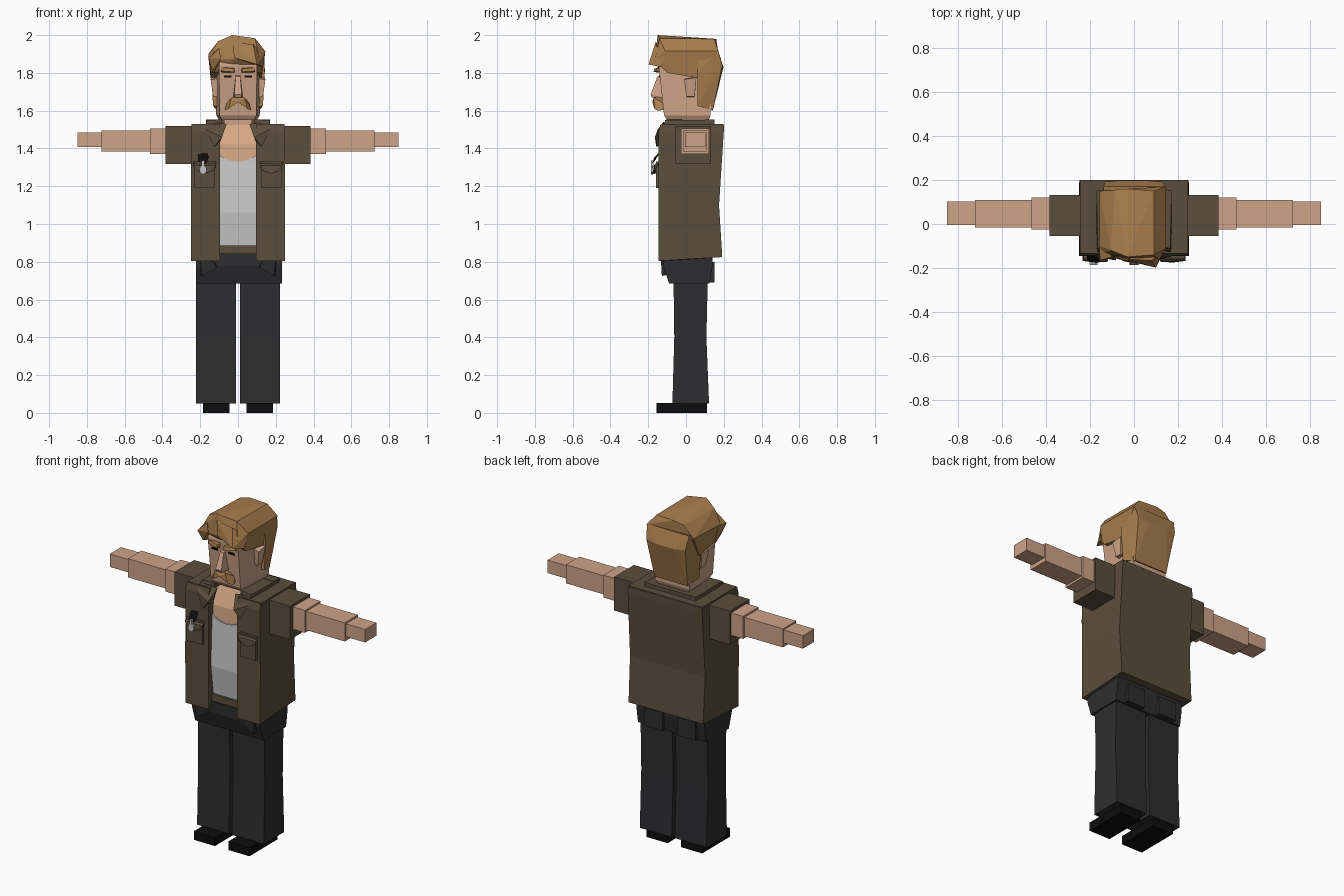
import bpy, bmesh, math
from mathutils import Vector


def mat(name, r, g, b):
    m = bpy.data.materials.new(name)
    m.diffuse_color = (r, g, b, 1)
    return m


SKIN = mat("skin", .62, .37, .25)
CHEST = mat("warm_skin", .68, .39, .235)
HAIR = mat("hair_brown", .40, .21, .075)
JACKET = mat("jacket_brown", .105, .077, .046)
SHIRT = mat("shirt_grey", .60, .60, .60)
PANTS = mat("charcoal", .027, .027, .029)
BLACK = mat("black", .004, .004, .004)
SILVER = mat("silver", .55, .55, .56)


def finish(name, bm, m):
    bmesh.ops.recalc_face_normals(bm, faces=bm.faces)
    me = bpy.data.meshes.new(name)
    bm.to_mesh(me)
    bm.free()
    me.materials.append(m)
    ob = bpy.data.objects.new(name, me)
    bpy.context.collection.objects.link(ob)
    return ob


def loft(name, rings, m):
    """Skin closed rings of equal length and cap both ends."""
    bm = bmesh.new()
    vs = [[bm.verts.new(p) for p in r] for r in rings]
    n = len(vs[0])
    for a, b in zip(vs, vs[1:]):
        for i in range(n):
            bm.faces.new((a[i], a[(i + 1) % n], b[(i + 1) % n], b[i]))
    bm.faces.new(vs[0])
    bm.faces.new(vs[-1])
    return finish(name, bm, m)


def rect(x0, x1, y0, y1, z):
    return [(x0, y0, z), (x1, y0, z), (x1, y1, z), (x0, y1, z)]


def box(name, x0, x1, y0, y1, z0, z1, m):
    return loft(name, [rect(x0, x1, y0, y1, z0), rect(x0, x1, y0, y1, z1)], m)


def prism(name, xz, y0, y1, m):
    """Extrude a front outline along y."""
    return loft(name, [[(x, y, z) for x, z in xz] for y in (y0, y1)], m)


def hull(name, pts, m):
    bm = bmesh.new()
    for p in pts:
        bm.verts.new(p)
    r = bmesh.ops.convex_hull(bm, input=bm.verts)
    junk = set(r["geom_interior"]) | set(r["geom_unused"])
    bmesh.ops.delete(bm, geom=[v for v in junk if isinstance(v, bmesh.types.BMVert)], context='VERTS')
    bmesh.ops.dissolve_limit(bm, angle_limit=.02, verts=bm.verts, edges=bm.edges)
    return finish(name, bm, m)


def both(fn, name, *args):
    """Make a part and its mirrored twin."""
    ob = fn("left_" + name, *args)
    me = ob.data.copy()
    for v in me.vertices:
        v.co.x *= -1
    me.flip_normals()
    tw = bpy.data.objects.new("right_" + name, me)
    bpy.context.collection.objects.link(tw)


# shoes, legs and hips
both(box, "shoe", .045, .185, -.155, .11, 0, .052, BLACK)
both(loft, "leg", [rect(.01, .222, -.072, .122, .05), rect(.01, .222, -.062, .108, .4),
                   rect(.01, .222, -.066, .115, .70)], PANTS)
loft("hips", [rect(-.222, .232, -.09, .125, .685), rect(-.222, .232, -.12, .14, .78),
              rect(-.222, .232, -.12, .14, .845)], PANTS)
both(box, "back_pocket", .05, .17, .12, .152, .69, .80, PANTS)
both(hull, "hip_pocket_flap", [(.11, -.10, .79), (.13, -.132, .80), (.2, -.132, .82), (.115, -.128, .77),
                               (.19, -.128, .725), (.2, -.10, .73)], PANTS)

# torso: belt, shirt with a scooped neckline, chest
box("belt", -.21, .21, -.112, .13, .84, .885, JACKET)
loft("shirt", [rect(-.2, .2, -.098, .13, .88), rect(-.2, .2, -.122, .13, 1.06),
               rect(-.2, .2, -.112, .13, 1.33)], SHIRT)
neckline = [(x, 1.33 + 3.6 * x * x) for x in (.11, .075, .04, 0, -.04, -.075, -.11)]
prism("shirt_neckline", neckline + [(-.11, 1.32), (.11, 1.32)], -.112, -.08, SHIRT)
loft("chest", [rect(-.2, .2, -.106, .13, 1.32), rect(-.2, .2, -.10, .13, 1.42),
               rect(-.13, .13, -.055, .13, 1.525)], CHEST)
box("neck", -.075, .075, -.055, .10, 1.5, 1.575, SKIN)


# open jacket shell
def shell(w, yf, yb, z, zb):
    g = .095
    return [(-g, yf, z), (-w, yf, z), (-w, yb, zb), (w, yb, zb), (w, yf, z), (g, yf, z),
            (g, yf + .05, z), (w - .03, yf + .05, z), (w - .03, yb - .05, zb),
            (-w + .03, yb - .05, zb), (-w + .03, yf + .05, z), (-g, yf + .05, z)]


loft("jacket", [shell(.248, -.145, .192, .805, .825), shell(.25, -.145, .175, 1.1, 1.1),
                shell(.248, -.145, .2, 1.49, 1.49), shell(.245, -.135, .2, 1.528, 1.525)], JACKET)
both(box, "shoulder_top", .12, .246, -.13, .198, 1.47, 1.53, JACKET)
box("jacket_back_top", -.2, .2, .09, .198, 1.47, 1.53, JACKET)

# collar and folded lapels
box("collar_back", -.17, .17, .10, .152, 1.5, 1.553, JACKET)
both(hull, "collar_side", [(.085, -.10, 1.52), (.17, -.12, 1.515), (.085, -.10, 1.553), (.165, -.11, 1.55),
                           (.085, .12, 1.515), (.17, .12, 1.515), (.085, .12, 1.55), (.17, .12, 1.55)], JACKET)
both(hull, "lapel", [(.06, -.11, 1.53), (.085, -.165, 1.46), (.125, -.158, 1.41), (.17, -.15, 1.50),
                     (.165, -.12, 1.54), (.1, -.10, 1.42), (.095, -.1, 1.53)], JACKET)

# chest pockets with flaps
both(box, "chest_pocket", .125, .23, -.16, -.14, 1.19, 1.33, JACKET)
both(hull, "pocket_flap", [(.115, -.14, 1.335), (.235, -.14, 1.335), (.12, -.172, 1.31), (.235, -.168, 1.31),
                           (.122, -.168, 1.285), (.178, -.175, 1.265), (.232, -.165, 1.285),
                           (.18, -.14, 1.27)], JACKET)
# badge hanging on a strap
hull("badge_strap", [(-.215, -.14, 1.375), (-.165, -.14, 1.38), (-.155, -.17, 1.35), (-.21, -.168, 1.33),
                     (-.17, -.178, 1.32)], BLACK)
prism("badge", [(-.185 + .021 * math.sin(a), 1.287 + .026 * math.cos(a))
                for a in (k * math.pi / 3 for k in range(6))], -.186, -.176, SILVER)
box("badge_clip", -.192, -.178, -.186, -.172, 1.305, 1.335, SILVER)


# sleeves and stepped arms
both(box, "sleeve", .24, .385, -.055, .133, 1.318, 1.52, JACKET)
both(box, "upper_arm", .37, .465, -.026, .121, 1.37, 1.505, SKIN)
both(box, "forearm", .45, .722, -.016, .11, 1.383, 1.495, SKIN)
both(box, "hand", .71, .85, -.005, .102, 1.407, 1.485, SKIN)

# head
loft("head", [[(-.085, -.1, 1.55), (.085, -.1, 1.55), (.1, .12, 1.55), (-.1, .12, 1.55)],
              [(-.098, -.116, 1.575), (.098, -.116, 1.575), (.115, .13, 1.575), (-.115, .13, 1.575)],
              [(-.1, -.145, 1.84), (.1, -.145, 1.84), (.125, .14, 1.84), (-.125, .14, 1.84)],
              [(-.09, -.13, 1.9), (.09, -.13, 1.9), (.1, .13, 1.9), (-.1, .13, 1.9)]], SKIN)
both(hull, "ear", [(.1, -.005, 1.77), (.1, .05, 1.78), (.1, .005, 1.67), (.1, .045, 1.67), (.145, -.01, 1.765),
                   (.143, .055, 1.775), (.132, .002, 1.675), (.132, .045, 1.675)], SKIN)
hull("nose", [(-.012, -.13, 1.79), (.012, -.13, 1.79), (-.012, -.152, 1.78), (.012, -.152, 1.78),
              (-.026, -.12, 1.67), (.026, -.12, 1.67), (-.02, -.187, 1.685), (.02, -.187, 1.685),
              (-.016, -.18, 1.67), (.016, -.18, 1.67)], SKIN)

# eyes, brows and drooping moustache
both(box, "eye", .035, .075, -.144, -.136, 1.775, 1.787, BLACK)
both(hull, "brow", [(.018, -.13, 1.80), (.022, -.172, 1.805), (.02, -.168, 1.822), (.02, -.13, 1.828),
                    (.088, -.13, 1.80), (.09, -.155, 1.81), (.088, -.15, 1.828)], HAIR)
both(hull, "moustache", [(0, -.12, 1.68), (0, -.165, 1.672), (0, -.178, 1.645), (0, -.12, 1.645),
                         (.035, -.172, 1.668), (.05, -.168, 1.61), (.07, -.15, 1.6), (.068, -.11, 1.605),
                         (.06, -.12, 1.64)], HAIR)

# swept hair: crown, fringe, back and sideburns
hull("hair_crown", [(-.14, -.10, 1.80), (.128, -.10, 1.80), (-.145, .08, 1.77), (.125, .08, 1.77),
                    (-.15, -.135, 1.865), (.0, -.165, 1.875), (.115, -.165, 1.865), (-.157, -.1, 1.89),
                    (.145, -.11, 1.915), (.145, .17, 1.915), (-.157, .15, 1.9), (-.105, -.12, 1.968),
                    (-.03, -.15, 2.0), (.09, -.14, 1.983), (.09, .15, 1.98), (-.09, .155, 1.968),
                    (-.03, .16, 1.98)], HAIR)
hull("hair_fringe", [(.1, -.198, 1.845), (.135, -.13, 1.83), (.06, -.16, 1.868), (-.02, -.17, 1.88),
                     (.14, -.11, 1.9), (.08, -.165, 1.95), (-.03, -.16, 1.965), (.08, -.12, 1.87)], HAIR)
hull("hair_side_lock", [(-.155, -.165, 1.875), (-.135, -.14, 1.81), (-.145, -.07, 1.785), (-.158, -.08, 1.89),
                        (-.1, -.15, 1.93), (-.09, -.155, 1.875), (-.12, -.08, 1.80)], HAIR)
hull("hair_back", [(s * x, y, z) for s in (-1, 1) for x, y, z in (
    (.14, .17, 1.92), (.13, .192, 1.84), (.11, .142, 1.6), (.132, .062, 1.625), (.142, .06, 1.80),
    (.135, .06, 1.9), (.06, .198, 1.83))], HAIR)
